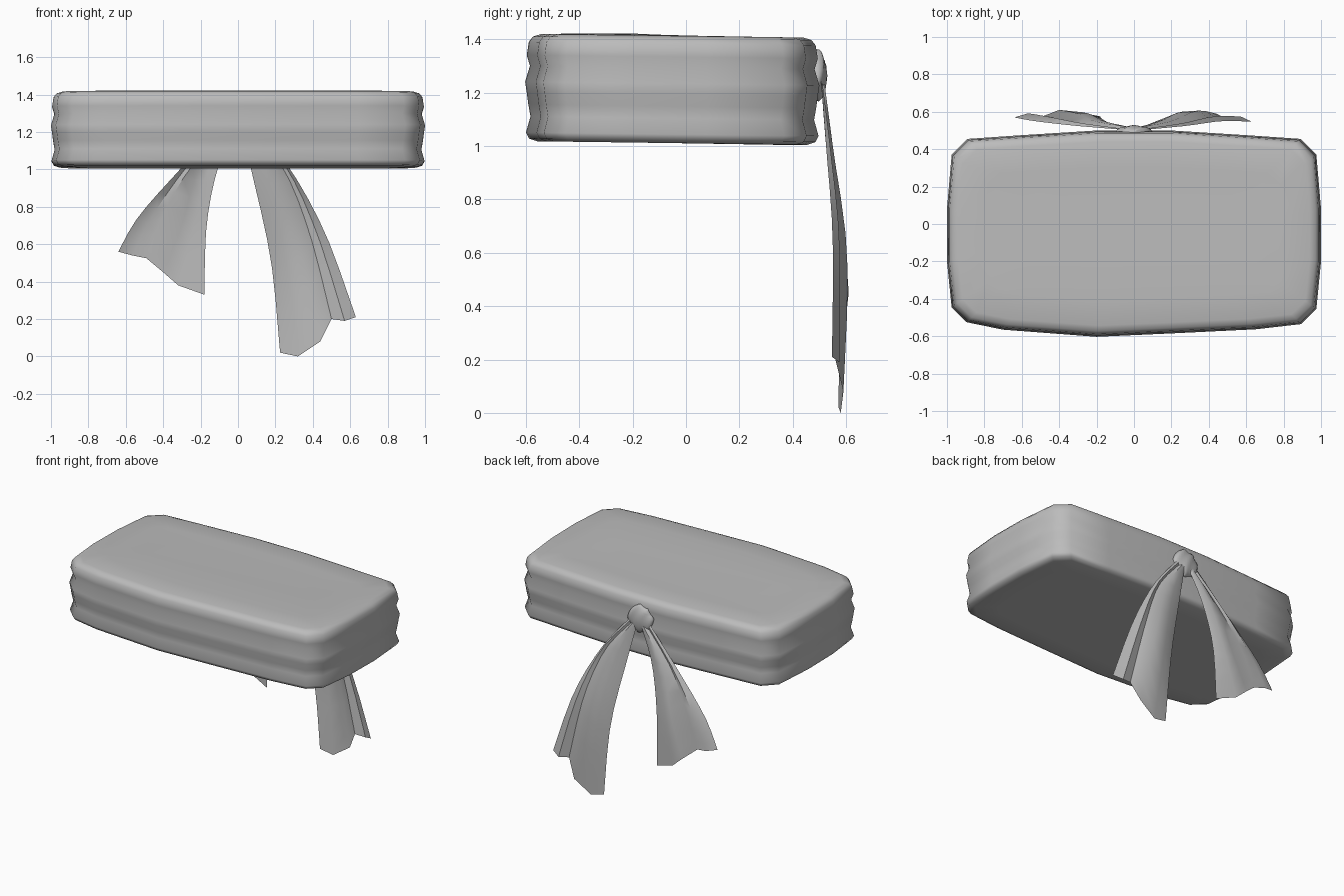
import bpy, bmesh, math
from mathutils import Vector

mat = bpy.data.materials.new("cloth grey")
mat.diffuse_color = (0.5, 0.5, 0.5, 1)


def make_object(name, verts, faces, angle=None):
    me = bpy.data.meshes.new(name)
    me.from_pydata(verts, [], faces)
    bm = bmesh.new()
    bm.from_mesh(me)
    bmesh.ops.recalc_face_normals(bm, faces=bm.faces)
    bm.to_mesh(me)
    bm.free()
    me.materials.append(mat)
    ob = bpy.data.objects.new(name, me)
    bpy.context.collection.objects.link(ob)
    bpy.ops.object.select_all(action='DESELECT')
    ob.select_set(True)
    bpy.context.view_layer.objects.active = ob
    if angle:
        bpy.ops.object.shade_smooth_by_angle(angle=math.radians(angle))
    else:
        bpy.ops.object.shade_smooth()
    return ob


# Sash body: rounded-rectangle outline, stacked in rings that bulge like folds
outline = [(0.2, 0.50), (0.6, 0.475), (0.89, 0.455), (0.975, 0.37), (1.0, 0.08),
           (1.0, -0.2), (0.975, -0.455), (0.895, -0.535), (0.65, -0.563), (0.2, -0.585),
           (-0.2, -0.603), (-0.7, -0.565), (-0.895, -0.525), (-0.975, -0.445),
           (-1.0, -0.2), (-1.0, 0.08), (-0.975, 0.37), (-0.89, 0.455), (-0.6, 0.475), (-0.2, 0.50)]
rings = [(1.012, 0.16), (1.012, 0.045), (1.022, 0.015), (1.045, 0.003), (1.105, 0.02),
         (1.15, 0.012), (1.195, 0.006), (1.235, 0.0), (1.295, 0.018), (1.335, 0.006),
         (1.385, 0.014), (1.405, 0.03), (1.414, 0.06), (1.416, 0.2), (1.416, 0.4)]
n = len(outline)
verts, faces = [], []
for z, d in rings:
    for x, y in outline:
        verts.append((x * (1 - d), -0.05 + (y + 0.05) * (1 - d / 0.55), z - 0.012 * (y + 0.1)))
for r in range(len(rings) - 1):
    for i in range(n):
        j = (i + 1) % n
        faces.append((r * n + i, r * n + j, (r + 1) * n + j, (r + 1) * n + i))
faces += [tuple(range(n)), tuple(range((len(rings) - 1) * n, len(rings) * n))]
make_object("sash_body", verts, faces)


# Hanging tails: sheets lofted across pleat lines that run from knot to hem
def sample(line, t):
    f = t * (len(line) - 1)
    i = min(int(f), len(line) - 2)
    u = f - i
    p = [Vector(line[max(0, min(len(line) - 1, k))]) for k in range(i - 1, i + 3)]
    return 0.5 * (2 * p[1] + (p[2] - p[0]) * u + (2 * p[0] - 5 * p[1] + 4 * p[2] - p[3]) * u * u
                  + (3 * p[1] - p[0] - 3 * p[2] + p[3]) * u ** 3)


def tail(name, lines, steps=10):
    w = len(lines)
    vs = [sample(line, s / steps) for s in range(steps + 1) for line in lines]
    fs = [(s * w + i, s * w + i + 1, (s + 1) * w + i + 1, (s + 1) * w + i)
          for s in range(steps) for i in range(w - 1)]
    make_object(name, vs, fs, 32)


tail("short_tail", [
    [(-0.07, 0.505, 1.26), (-0.31, 0.525, 1.0), (-0.53, 0.55, 0.75), (-0.64, 0.57, 0.56)],
    [(-0.06, 0.51, 1.25), (-0.285, 0.54, 1.0), (-0.465, 0.575, 0.74), (-0.565, 0.592, 0.54)],
    [(-0.05, 0.505, 1.24), (-0.26, 0.53, 1.0), (-0.40, 0.565, 0.76), (-0.49, 0.575, 0.525)],
    [(-0.04, 0.52, 1.23), (-0.21, 0.55, 1.0), (-0.30, 0.59, 0.70), (-0.40, 0.61, 0.45)],
    [(-0.03, 0.52, 1.22), (-0.16, 0.55, 1.0), (-0.24, 0.59, 0.68), (-0.32, 0.602, 0.38)],
    [(-0.02, 0.51, 1.21), (-0.11, 0.53, 1.0), (-0.168, 0.56, 0.70), (-0.18, 0.575, 0.33)]])
tail("long_tail", [
    [(0.07, 0.505, 1.26), (0.28, 0.525, 1.0), (0.47, 0.55, 0.65), (0.63, 0.547, 0.21)],
    [(0.06, 0.51, 1.25), (0.265, 0.54, 1.0), (0.425, 0.575, 0.65), (0.57, 0.575, 0.19)],
    [(0.05, 0.505, 1.24), (0.245, 0.53, 1.0), (0.385, 0.565, 0.65), (0.50, 0.56, 0.20)],
    [(0.045, 0.52, 1.23), (0.20, 0.55, 1.0), (0.335, 0.605, 0.58), (0.44, 0.59, 0.08)],
    [(0.03, 0.52, 1.22), (0.14, 0.55, 1.0), (0.25, 0.60, 0.55), (0.32, 0.58, 0.0)],
    [(0.02, 0.51, 1.21), (0.07, 0.53, 1.0), (0.175, 0.57, 0.52), (0.225, 0.572, 0.02)]])

# Knot: flattened ball with diagonal cloth folds
verts, faces = [], []
U, V = 32, 16
for v in range(V + 1):
    a = math.pi * v / V
    for u in range(U):
        b = 2 * math.pi * u / U
        p = Vector((math.sin(a) * math.cos(b), math.sin(a) * math.sin(b), math.cos(a)))
        fold = 1 - 0.13 * abs(math.sin(3.6 * (p.x + 0.45 * p.z + 0.35 * p.z * p.z)))
        verts.append((0.1 * p.x * fold, 0.492 + 0.038 * p.y * fold, 1.265 + 0.1 * p.z * fold))
for v in range(V):
    for u in range(U):
        k = (u + 1) % U
        faces.append((v * U + u, v * U + k, (v + 1) * U + k, (v + 1) * U + u))
knot = make_object("knot", verts, faces)
bm = bmesh.new()
bm.from_mesh(knot.data)
bmesh.ops.remove_doubles(bm, verts=bm.verts, dist=1e-5)
bm.to_mesh(knot.data)
bm.free()
